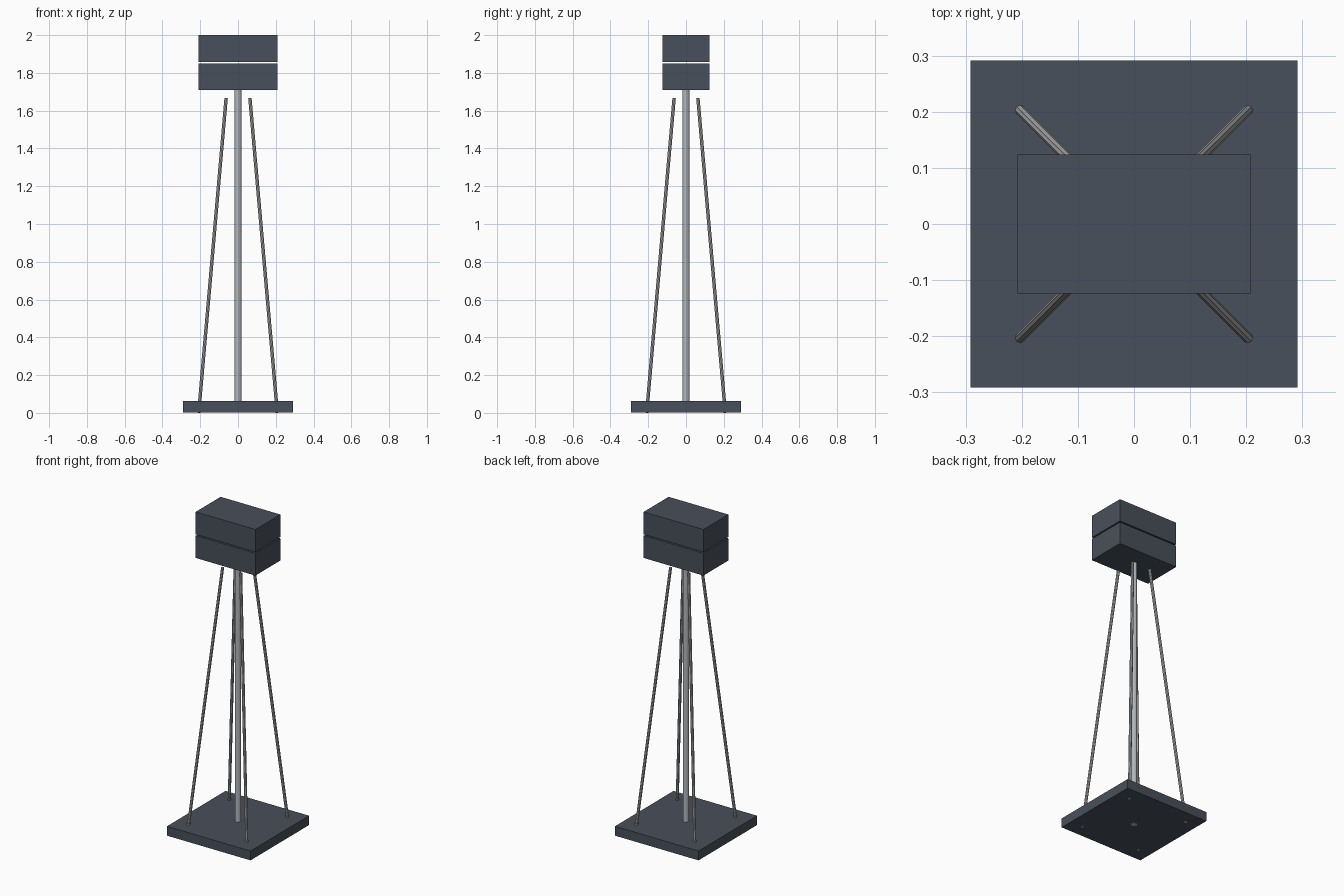
import bpy
import math
from mathutils import Vector

if "Cube" in bpy.data.objects:
    bpy.data.objects.remove(bpy.data.objects["Cube"])


def material(name, rgb):
    m = bpy.data.materials.new(name)
    m.diffuse_color = (*rgb, 1.0)
    m.use_nodes = True
    m.node_tree.nodes["Principled BSDF"].inputs["Base Color"].default_value = m.diffuse_color
    return m


SLATE = material("dark slate", (0.066, 0.08, 0.103))
POLE = material("pale steel", (0.46, 0.48, 0.50))
STAY = material("grey steel", (0.45, 0.45, 0.45))


def box(name, half_x, half_y, z0, z1):
    bpy.ops.mesh.primitive_cube_add(size=1, location=(0, 0, (z0 + z1) / 2))
    ob = bpy.context.object
    ob.name = name
    ob.scale = (2 * half_x, 2 * half_y, z1 - z0)
    bpy.ops.object.transform_apply(location=False, rotation=False, scale=True)
    ob.data.materials.append(SLATE)


def rod(name, start, end, radius, sides, mat):
    a, b = Vector(start), Vector(end)
    bpy.ops.mesh.primitive_cylinder_add(
        vertices=sides, radius=radius, depth=(b - a).length, location=(a + b) / 2)
    ob = bpy.context.object
    ob.name = name
    ob.rotation_euler = (b - a).to_track_quat('Z', 'Y').to_euler()
    ob.data.materials.append(mat)


# Square foot plate
box("base_plate", 0.291, 0.291, 0.003, 0.062)

# Two stacked blocks with a thin gap
box("lower_block", 0.208, 0.124, 1.71, 1.85)
box("upper_block", 0.208, 0.124, 1.858, 2.0)

# Central pole
rod("centre_pole", (0, 0, 0.002), (0, 0, 1.715), 0.018, 12, POLE)

# Four leaning stays, one per corner
for sx in (-1, 1):
    for sy in (-1, 1):
        side = ("left" if sx < 0 else "right") + ("_front" if sy < 0 else "_back")
        rod("stay_" + side, (0.208 * sx, 0.208 * sy, 0.001),
            (0.063 * sx, 0.063 * sy, 1.666), 0.009, 8, STAY)
